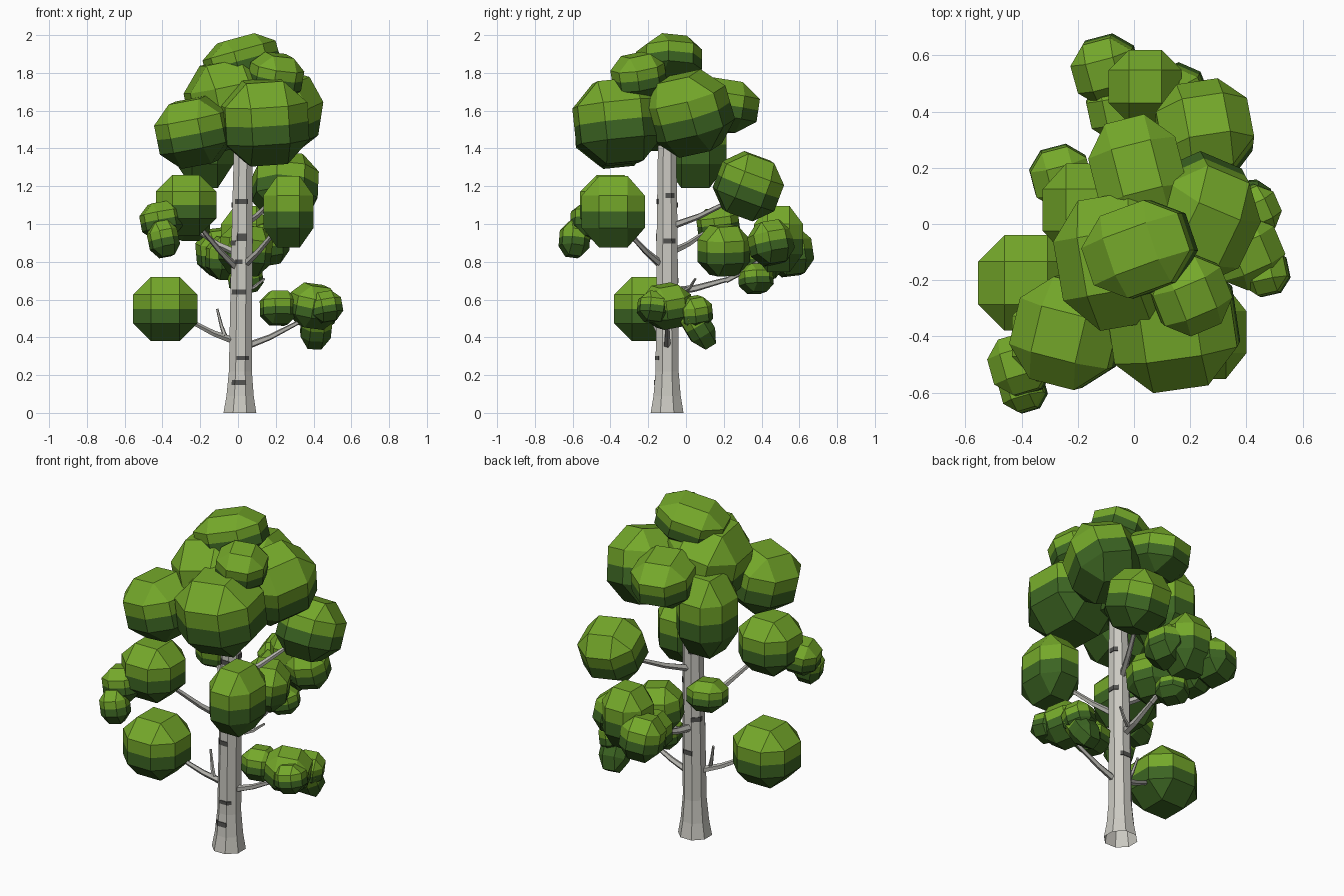
import bpy, bmesh, math, random
from mathutils import Vector, Matrix, Euler

if "Cube" in bpy.data.objects:
    bpy.data.objects.remove(bpy.data.objects["Cube"])

random.seed(4)


def material(name, rgb):
    m = bpy.data.materials.new(name)
    m.diffuse_color = (*rgb, 1)
    m.use_nodes = True
    m.node_tree.nodes["Principled BSDF"].inputs["Base Color"].default_value = m.diffuse_color
    return m


LIGHT = material("light leaf green", (0.175, 0.39, 0.023))
DARK = material("dark leaf green", (0.045, 0.128, 0.016))
BARK = material("pale bark", (0.60, 0.59, 0.54))
MARK = material("bark marking", (0.085, 0.085, 0.08))
LIMB = material("branch grey", (0.46, 0.455, 0.42))


def finish(bm, name, *mats):
    me = bpy.data.meshes.new(name)
    bm.to_mesh(me)
    bm.free()
    for m in mats:
        me.materials.append(m)
    bpy.context.collection.objects.link(bpy.data.objects.new(name, me))


def loft(bm, rings, foot=True):
    """Skin a list of vertex-position rings and cap the ends."""
    vs = [[bm.verts.new(p) for p in r] for r in rings]
    n = len(vs[0])
    for a, b in zip(vs, vs[1:]):
        for i in range(n):
            bm.faces.new((a[i], a[(i + 1) % n], b[(i + 1) % n], b[i]))
    if foot:
        bm.faces.new(vs[0][::-1])
    bm.faces.new(vs[-1])
    bmesh.ops.recalc_face_normals(bm, faces=bm.faces)


# Trunk: eight-sided, flared at the open foot (height, radius), leaning slightly
PROFILE = [(0, .094), (.09, .078), (.22, .066), (.93, .06), (1.58, .05)]


def trunk_point(side, z, grow=0.0):
    """Point on the trunk surface; side runs 0..8 round the octagon."""
    for (z0, r0), (z1, r1) in zip(PROFILE, PROFILE[1:]):
        if z <= z1:
            break
    r = r0 + (r1 - r0) * (z - z0) / (z1 - z0) + grow

    def corner(k):
        t = math.tau * (k + .5) / 8
        return Vector((.01 + .012 * z + r * math.cos(t), -.1 + r * math.sin(t), z))
    k = math.floor(side)
    return corner(k).lerp(corner(k + 1), side - k)


bm = bmesh.new()
loft(bm, [[trunk_point(i, z) for i in range(8)] for z, r in PROFILE], foot=False)
finish(bm, "trunk", BARK)

# Bark markings: thin plates wrapped round part of the trunk
bm = bmesh.new()


def bark_mark(start, z, width=1.4, height=.026):
    end = start + width
    sides = [start] + [k for k in range(math.ceil(start), math.ceil(end)) if k > start] + [end]
    loft(bm, [[trunk_point(s, z + dz * height, g) for dz, g in
               ((-.5, -.002), (-.5, .004), (.5, .004), (.5, -.002))] for s in sides])


bark_mark(4.6, .16)                           # front
bark_mark(5.1, .29, height=.02)
bark_mark(4.3, .64, 1.7)
bark_mark(4.7, .80, .9)
bark_mark(4.9, .93, 1.1, .04)
bark_mark(4.5, 1.12, 1.7)
bark_mark(7.1, .91, 1.5)                      # right
bark_mark(7.3, 1.15, 1.2)
for i in range(4):                            # back and left
    bark_mark(.7 + 1.3 * i % 3, .5 + .2 * i)
finish(bm, "bark_markings", MARK)


# Branches: tapered five-sided limbs that dip a little midway
def branch(name, start, end, thick=.021):
    a, b = Vector(start), Vector(end)
    mid = a.lerp(b, .45) - Vector((0, 0, .012))
    q = (b - a).to_track_quat('Z', 'Y')
    bm = bmesh.new()
    loft(bm, [[p + q @ Vector((r * math.cos(t), r * math.sin(t), 0))
               for t in (math.tau * k / 5 for k in range(5))]
              for p, r in ((a, thick), (mid, thick * .75), (b, thick * .5))])
    finish(bm, name, LIMB)


AXIS = (.01, -.1)
branch("low_left_branch", (*AXIS, .37), (-.3, -.19, .51))
branch("low_left_twig", (-.07, -.13, .41), (-.11, -.1, .55), .013)
branch("low_right_branch", (*AXIS, .34), (.36, -.1, .5))
branch("mid_left_branch", (*AXIS, .75), (-.23, -.36, 1.02))
branch("mid_right_branch", (*AXIS, .76), (.23, -.35, 1.0))
branch("high_right_branch", (*AXIS, .98), (.2, .27, 1.14))
branch("back_branch", (*AXIS, .64), (.05, .23, .71), .025)
branch("back_branch_tip", (.05, .21, .70), (.05, .45, .85), .016)
branch("back_twig", (.04, 0, .65), (.14, .05, .71), .013)
branch("back_left_branch", (*AXIS, .84), (-.24, .14, .98))


# Leaf clumps: chamfered cubes, light upper half and dark lower half
def leaf_clump(name, x, y, z, radii, rot=None):
    bm = bmesh.new()
    c = .45
    signs = (-1, 1)
    for sx, sy, sz in [(a, b, d) for a in signs for b in signs for d in signs]:
        for p in ((1, c, c), (c, 1, c), (c, c, 1)):
            bm.verts.new((sx * p[0], sy * p[1], sz * p[2]))
    bmesh.ops.convex_hull(bm, input=bm.verts)
    bmesh.ops.dissolve_limit(bm, angle_limit=.02, verts=bm.verts, edges=bm.edges)
    bmesh.ops.bisect_plane(bm, geom=bm.verts[:] + bm.edges[:] + bm.faces[:],
                           plane_co=(0, 0, 0), plane_no=(0, 0, 1))
    bmesh.ops.recalc_face_normals(bm, faces=bm.faces)
    for f in bm.faces:
        f.material_index = int(f.calc_center_median().z < 0)
    turn = Euler(rot or (0, 0, 0)).to_matrix().to_4x4()
    size = Vector(radii) * (.94 if rot else 1)
    bm.transform(Matrix.Translation((x, y, z)) @ turn @ Matrix.Diagonal((*size, 1)))
    finish(bm, name, LIGHT, DARK)


def cluster(name, clumps):
    """Round tilted clumps given as x, y, z, width radius, height radius."""
    for i, (x, y, z, w, h) in enumerate(clumps):
        tilt = [random.uniform(-.2, .2) for _ in range(2)]
        leaf_clump(f"{name}_{i + 1}", x, y, z, (w, w, h), (*tilt, random.uniform(.15, .5)))


# Upright clumps at the branch ends
leaf_clump("low_left_leaves", -.385, -.21, .55, (.17,) * 3)
leaf_clump("mid_left_leaves", -.275, -.4, 1.1, (.16,) * 3)
leaf_clump("mid_right_leaves", .267, -.385, 1.065, (.133, .167, .19))
leaf_clump("back_leaves", .04, .49, .92, (.13, .13, .175))
leaf_clump("high_right_leaves", .25, .33, 1.2, (.175,) * 3, (-.35, .1, .15))

# Small tilted clumps round them
cluster("mid_left_small_leaves", [(-.405, -.5, 1.02, .11, .1), (-.395, -.59, .92, .08, .1)])
cluster("low_right_leaves", [(.4, -.1, .565, .128, .12), (.215, -.1, .555, .098, .095),
                             (.465, -.17, .56, .087, .085), (.43, .05, .53, .088, .09)])
leaf_clump("low_right_drooping_leaves", .415, .06, .465, (.085, .075, .14), (.55, .05, .1))
cluster("back_small_leaves", [(-.1, .55, .85, .12, .13), (.04, .2, .86, .135, .14),
                              (.15, .45, .9, .115, .12), (-.06, .41, .82, .11, .12),
                              (.04, .37, .71, .09, .08)])
cluster("back_left_leaves", [(-.26, .17, 1.0, .11, .09)])

# Crown
leaf_clump("crown_front_left", -.235, -.385, 1.485, (.195, .2, .185), (.1, -.18, -.25))
leaf_clump("crown_front_right", .14, -.36, 1.54, (.235, .235, .235), (.1, -.07, .14))
leaf_clump("crown_right", .235, .02, 1.585, (.195, .22, .22), (.2, .25, -.4))
leaf_clump("crown_back", .015, .18, 1.63, (.17, .205, .145), (-.15, 0, .25))
leaf_clump("crown_centre", -.05, -.13, 1.63, (.22, .25, .245), (0, -.2, .17))
leaf_clump("crown_top", .02, -.09, 1.865, (.2, .165, .13), (-.1, -.25, .35))
leaf_clump("crown_small", .2, -.25, 1.78, (.14, .14, .125), (.2, .1, .4))
leaf_clump("crown_underside", -.175, .05, 1.42, (.15, .165, .23))
